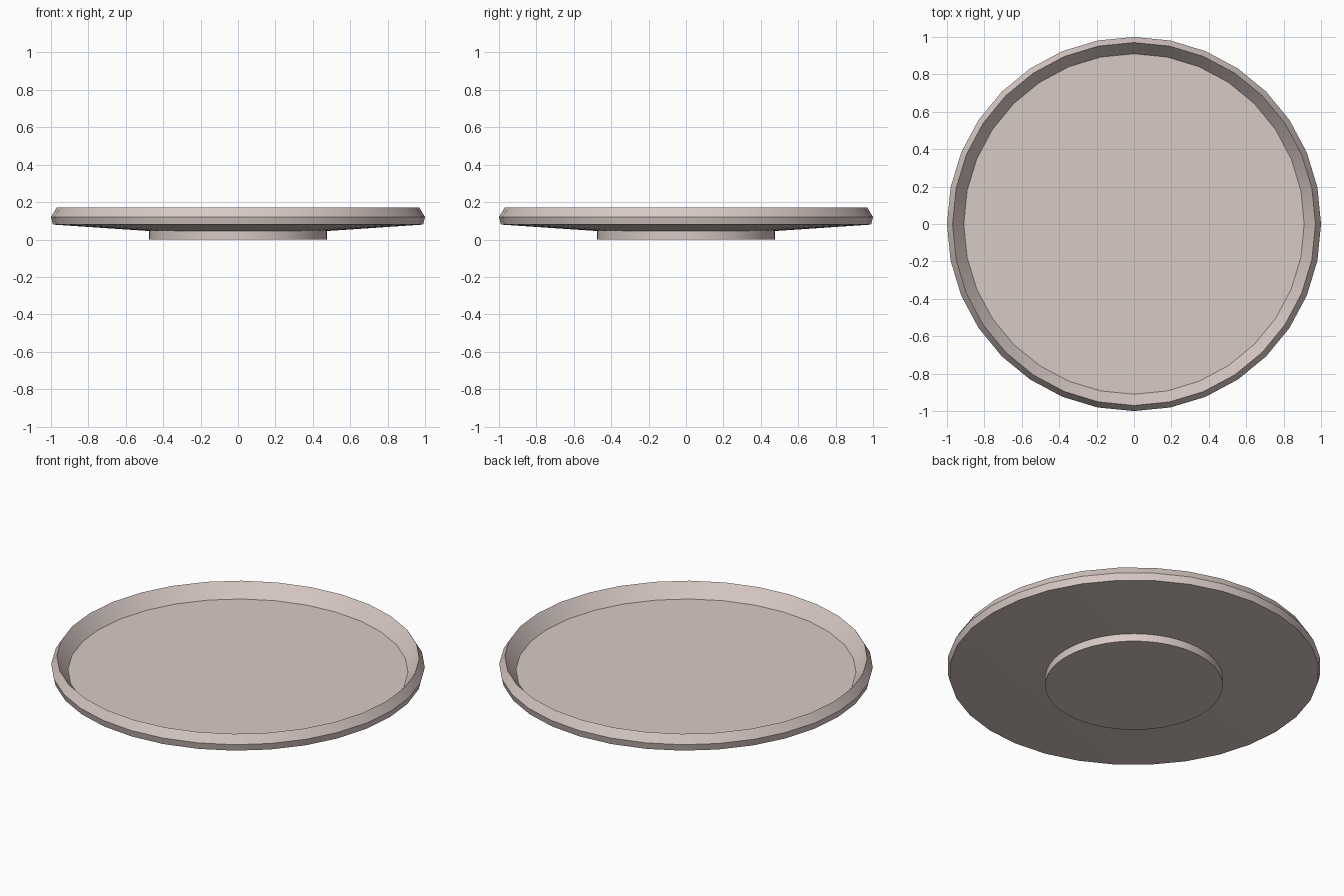
import bpy
import bmesh
import math

cube = bpy.data.objects.get("Cube")
if cube:
    bpy.data.objects.remove(cube, do_unlink=True)

clay = bpy.data.materials.new("pale_pink_clay")
clay.use_nodes = True
colour = (0.69, 0.59, 0.56, 1)
clay.diffuse_color = colour
clay.node_tree.nodes["Principled BSDF"].inputs["Base Color"].default_value = colour


def lathe(name, profile, sides):
    """Spin a (radius, height) profile into rings, capping both ends."""
    bm = bmesh.new()
    rings = []
    for r, z in profile:
        rings.append([bm.verts.new((r * math.cos(i * math.tau / sides),
                                    r * math.sin(i * math.tau / sides), z))
                      for i in range(sides)])
    for low, high in zip(rings, rings[1:]):
        for i in range(sides):
            j = (i + 1) % sides
            bm.faces.new((low[i], low[j], high[j], high[i]))
    bm.faces.new(list(reversed(rings[0])))
    bm.faces.new(rings[-1])
    bmesh.ops.recalc_face_normals(bm, faces=bm.faces)
    mesh = bpy.data.meshes.new(name)
    bm.to_mesh(mesh)
    bm.free()
    obj = bpy.data.objects.new(name, mesh)
    bpy.context.collection.objects.link(obj)
    mesh.materials.append(clay)
    bpy.ops.object.select_all(action='DESELECT')
    obj.select_set(True)
    bpy.context.view_layer.objects.active = obj
    bpy.ops.object.shade_smooth_by_angle(angle=math.radians(35))
    return obj


# Shallow dish: sloped underside, rounded wall, thin lip, recessed floor
lathe("dish", [(0.47, 0.045), (0.99, 0.08), (1.0, 0.12), (0.97, 0.17),
               (0.91, 0.09)], 32)

# Round foot under the dish
lathe("foot", [(0.475, 0), (0.475, 0.05)], 64)
